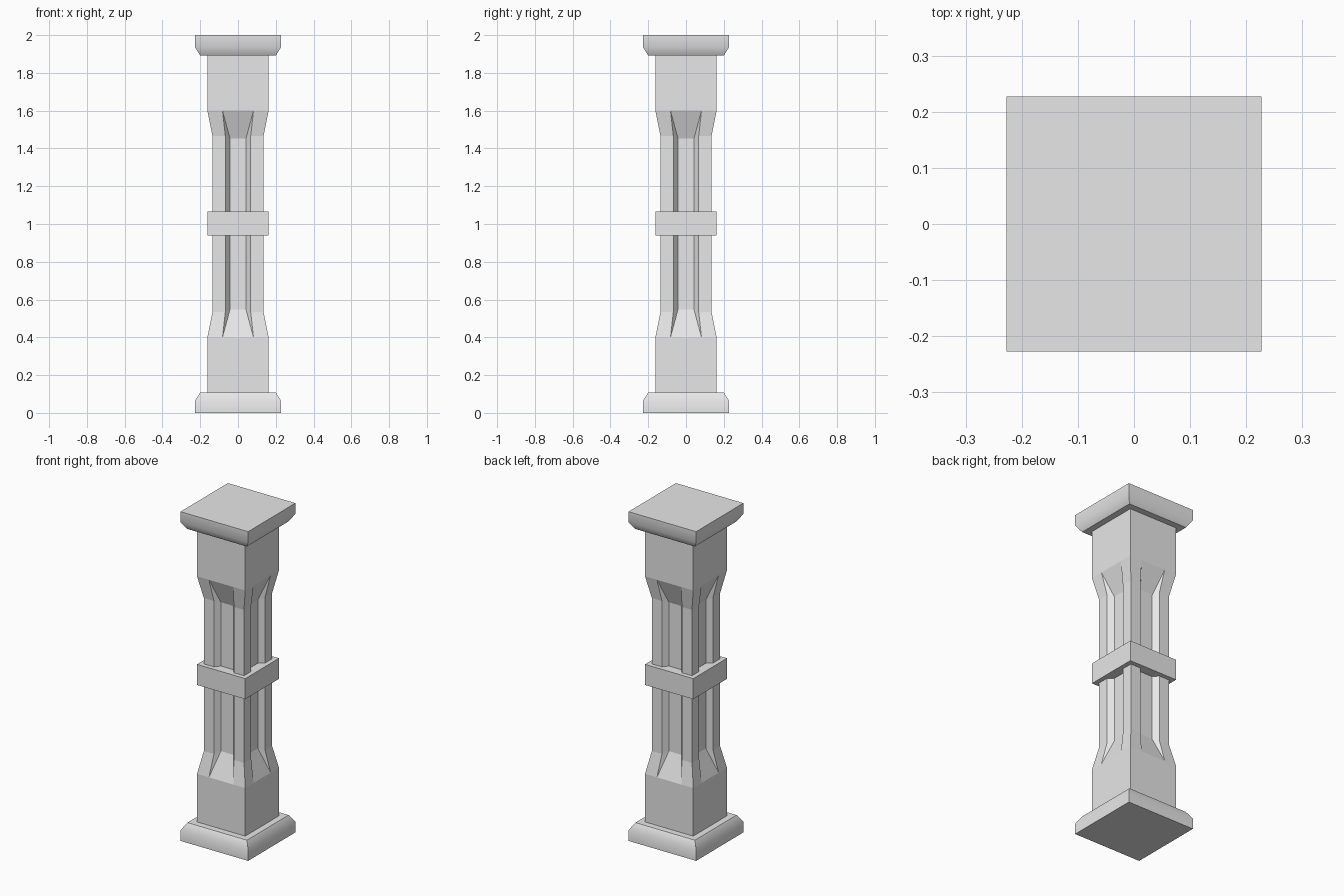
import bpy, bmesh, math

if "Cube" in bpy.data.objects:
    bpy.data.objects.remove(bpy.data.objects["Cube"], do_unlink=True)

stone = bpy.data.materials.new("grey_stone")
stone.use_nodes = True
stone.diffuse_color = (0.8, 0.8, 0.8, 1)
stone.node_tree.nodes["Principled BSDF"].inputs["Base Color"].default_value = (0.8, 0.8, 0.8, 1)


def loft(name, rings, smooth=False):
    """Bridge equal-length rings of points, lowest first, and close both ends."""
    bm = bmesh.new()
    loops = [[bm.verts.new(p) for p in ring] for ring in rings]
    n = len(loops[0])
    for low, high in zip(loops, loops[1:]):
        for i in range(n):
            j = (i + 1) % n
            bm.faces.new((low[i], low[j], high[j], high[i]))
    bm.faces.new(loops[0][::-1])
    bm.faces.new(loops[-1])
    bmesh.ops.remove_doubles(bm, verts=bm.verts, dist=0.0005)
    bmesh.ops.recalc_face_normals(bm, faces=bm.faces)
    mesh = bpy.data.meshes.new(name)
    bm.to_mesh(mesh)
    bm.free()
    mesh.materials.append(stone)
    obj = bpy.data.objects.new(name, mesh)
    bpy.context.collection.objects.link(obj)
    if smooth:
        bpy.ops.object.select_all(action='DESELECT')
        obj.select_set(True)
        bpy.context.view_layer.objects.active = obj
        bpy.ops.object.shade_smooth_by_angle(angle=math.radians(45))
    return obj


def four_sides(points):
    """Repeat the points of the front side around the vertical axis."""
    ring = []
    for k in range(4):
        c, s = (1, 0, -1, 0)[k], (0, 1, 0, -1)[k]
        ring += [(x * c - y * s, x * s + y * c, z) for x, y, z in points]
    return ring


def square(half, z):
    return four_sides([(-half, -half, z)])


def fluted(half, z, edge, floor, depth, floor_z):
    """Square section with a chamfered flute in the middle of each side."""
    return four_sides([(-half, -half, z), (-edge, -half, z), (-floor, -depth, floor_z),
                       (floor, -depth, floor_z), (edge, -half, z)])


# Shaft half: solid block, taper, then fluted neck up to the middle
BLOCK, NECK = 0.162, 0.135
lower = [(BLOCK, 0.10, 0.082, 0.082, BLOCK, 0.10),
         (BLOCK, 0.40, 0.082, 0.082, BLOCK, 0.40),
         (NECK, 0.535, 0.067, 0.042, 0.104, 0.548)]
upper = [(h, 2 - z, e, f, d, 2 - fz) for h, z, e, f, d, fz in reversed(lower)]
loft("shaft", [fluted(*r) for r in lower + upper])

# Band around the middle
loft("middle_band", [square(BLOCK, 0.94), square(BLOCK, 1.065)])

# Base and capital mouldings
moulding = [(0.227, 0), (0.227, 0.065), (0.2, 0.108)]
loft("base", [square(h, z) for h, z in moulding], smooth=True)
loft("capital", [square(h, 2 - z) for h, z in reversed(moulding)], smooth=True)
